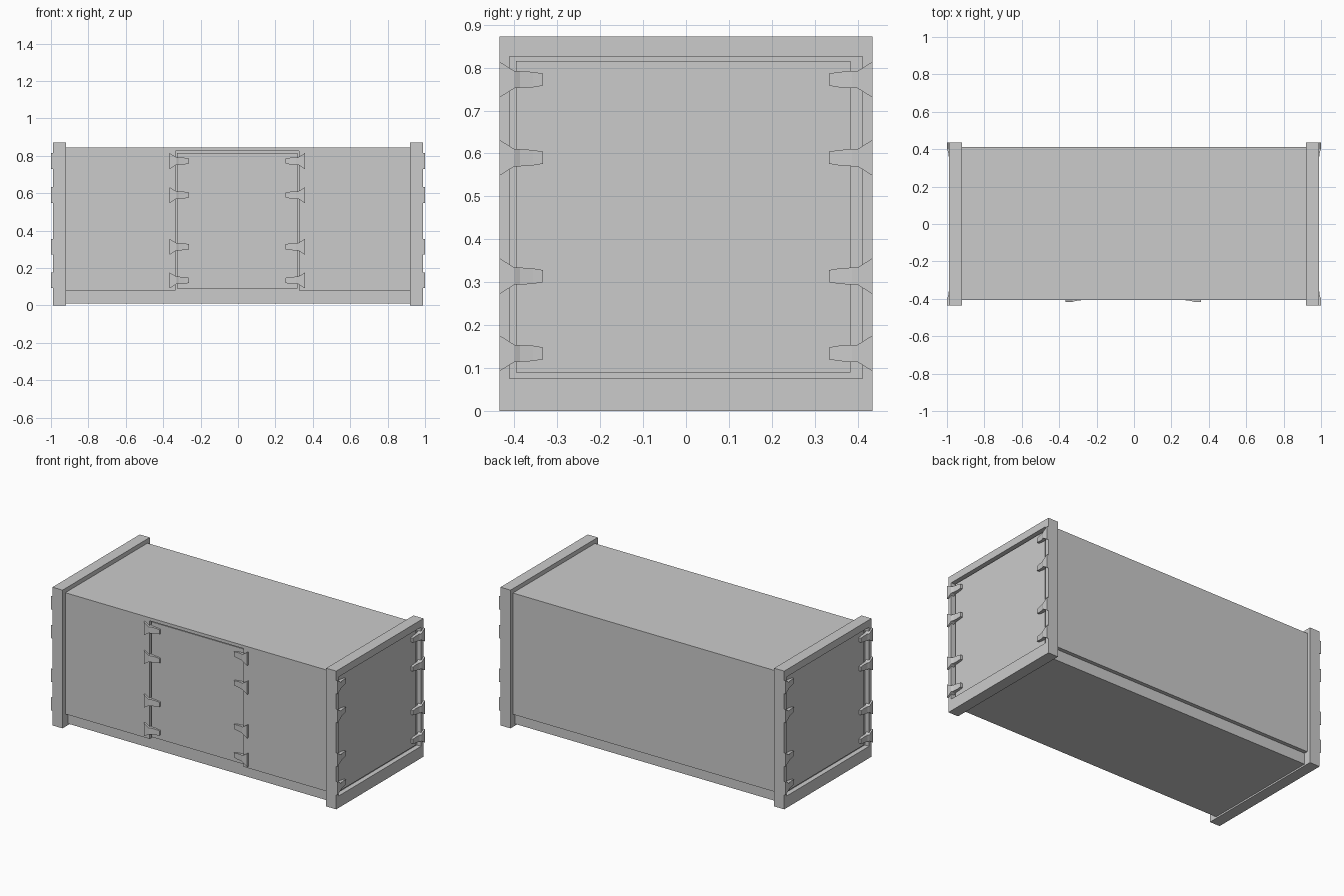
import bpy, bmesh

if "Cube" in bpy.data.objects:
    bpy.data.objects.remove(bpy.data.objects["Cube"])


def loft(name, loops):
    """Closed solid through a series of matching vertex loops."""
    bm = bmesh.new()
    rings = [[bm.verts.new(p) for p in loop] for loop in loops]
    n = len(rings[0])
    for a, b in zip(rings, rings[1:]):
        for i in range(n):
            j = (i + 1) % n
            bm.faces.new((a[i], a[j], b[j], b[i]))
    bm.faces.new(rings[0])
    bm.faces.new(rings[-1])
    bmesh.ops.recalc_face_normals(bm, faces=bm.faces)
    mesh = bpy.data.meshes.new(name)
    bm.to_mesh(mesh)
    bm.free()
    ob = bpy.data.objects.new(name, mesh)
    bpy.context.collection.objects.link(ob)
    return ob


def rect_x(x, y0, y1, z0, z1):
    return [(x, y0, z0), (x, y1, z0), (x, y1, z1), (x, y0, z1)]


def box(name, x0, x1, y0, y1, z0, z1):
    return loft(name, [rect_x(x0, y0, y1, z0, z1), rect_x(x1, y0, y1, z0, z1)])


def hinge(name, place):
    """Flared plate with a bent, tapering tab; place maps (along, out, z)."""
    stations = [(0, .042, .010), (.035, .020, .010), (.048, .020, .004),
                (.078, .018, .000), (.102, .014, -.002)]
    loft(name, [[place(u, -.020, -h), place(u, top, -h),
                 place(u, top, h), place(u, -.020, h)]
                for u, h, top in stations])


# Core body with base sill set in from the walls
box("body_core", -.92, .92, -.382, .388, .01, .845)
box("back_wall", -.92, .92, .388, .412, .08, .845)

# Front wall with door opening
wall = [(-.92, .08), (-.333, .08), (-.333, .825), (.325, .825),
        (.325, .08), (.92, .08), (.92, .845), (-.92, .845)]
loft("front_wall", [[(x, y, z) for x, z in wall] for y in (-.382, -.407)])
box("front_door", -.325, .317, -.396, -.382, .09, .816)

# End frames with recessed doors
for s, side in ((-1, "left"), (1, "right")):
    outer = (-.435, .435, 0, .872)
    inner = (-.411, .411, .075, .826)
    loft(side + "_end_frame", [rect_x(s * .92, *outer), rect_x(s * .99, *outer),
                               rect_x(s * .99, *inner), rect_x(s * .96, *inner)])
    y0, y1 = (-.396, .384) if s > 0 else (-.384, .396)
    box(side + "_end_door", s * .96, s * .973, y0, y1, .089, .816)

# Hinges along both edges of every door
for zc in (.134, .314, .590, .772):
    for t in (-1, 1):
        hinge("front_hinge", lambda u, o, h: (
            t * (.361 - u) - .004, -.408 - o, zc + h))
        for s in (-1, 1):
            hinge("end_hinge", lambda u, o, h: (
                s * (.99 + o), t * (.435 - u), zc + h))
